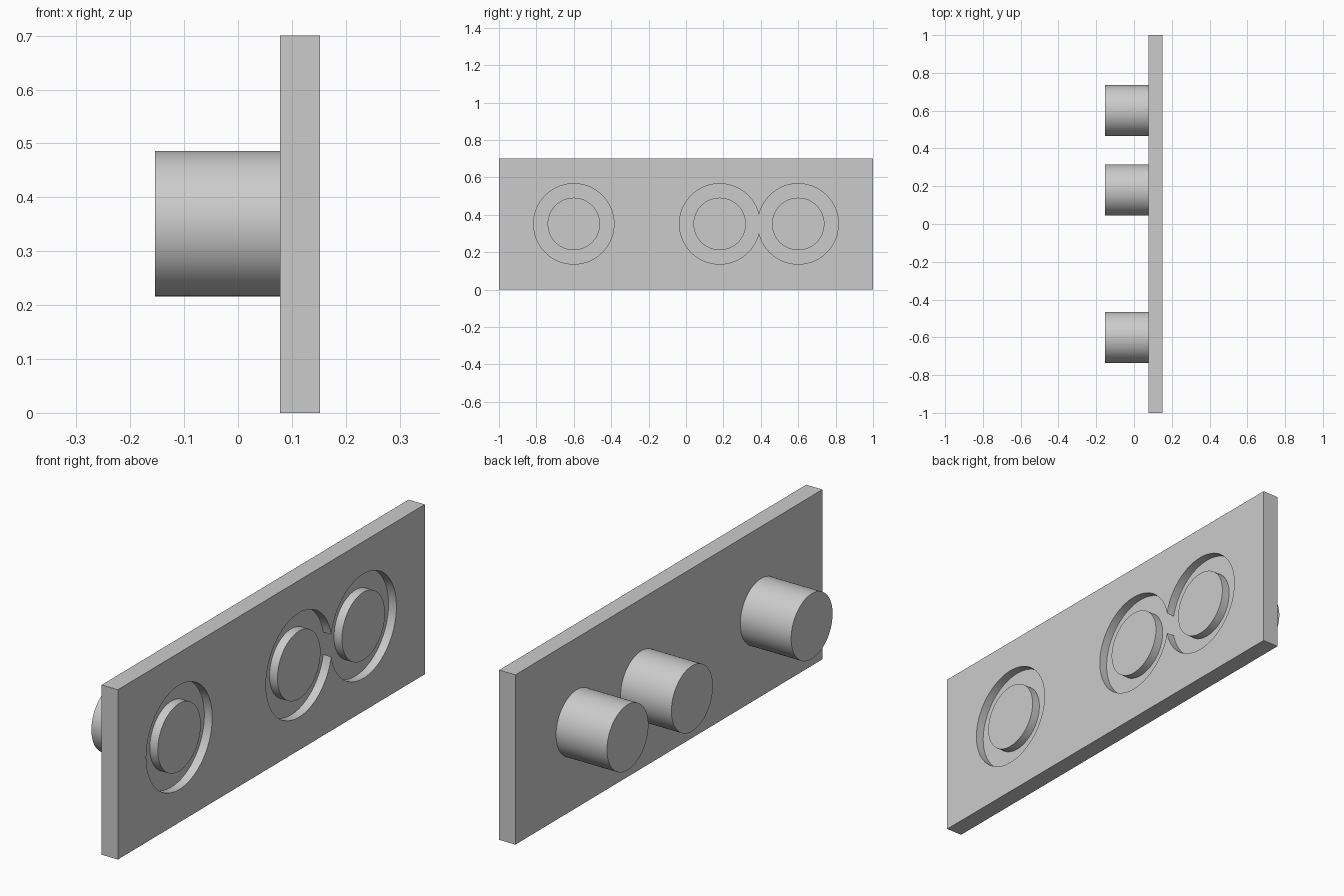
import bpy
import math

cube = bpy.data.objects.get("Cube")
if cube:
    bpy.data.objects.remove(cube, do_unlink=True)

HEIGHT = 0.70
BACK_X, FRONT_X = 0.078, 0.152      # plate faces
KNOB_X = -0.154                     # free end of the pegs
FLOOR_X = FRONT_X - 0.036           # groove floor
MID_Z = 0.351
CENTRES = {"first": -0.60, "middle": 0.18, "last": 0.60}

grey = bpy.data.materials.new("light_grey")
grey.use_nodes = True
colour = (0.6, 0.6, 0.6, 1)
grey.diffuse_color = colour
grey.node_tree.nodes["Principled BSDF"].inputs["Base Color"].default_value = colour


def finish(obj, name):
    obj.name = name
    obj.data.materials.clear()
    obj.data.materials.append(grey)
    return obj


def rod(name, y, radius, x0, x1):
    """Smooth cylinder lying along x, from x0 to x1."""
    bpy.ops.mesh.primitive_cylinder_add(
        vertices=96, radius=radius, depth=x1 - x0,
        location=((x0 + x1) / 2, y, MID_Z), rotation=(0, math.pi / 2, 0))
    bpy.ops.object.shade_smooth_by_angle(angle=math.radians(30))
    return finish(bpy.context.object, name)


# Upright mounting plate
bpy.ops.mesh.primitive_cube_add(size=1, location=((BACK_X + FRONT_X) / 2, 0, HEIGHT / 2))
plate = finish(bpy.context.object, "plate")
plate.scale = (FRONT_X - BACK_X, 2, HEIGHT)
bpy.ops.object.transform_apply(location=False, rotation=False, scale=True)

for label, y in CENTRES.items():
    # Round pocket sunk into the plate
    cutter = rod(label + "_pocket_cutter", y, 0.215, FLOOR_X, FRONT_X + 0.05)
    cutter.hide_render = True
    cut = plate.modifiers.new(label + "_pocket", "BOOLEAN")
    cut.operation = "DIFFERENCE"
    cut.solver = "EXACT"
    cut.object = cutter
    bpy.context.view_layer.objects.active = plate
    bpy.ops.object.modifier_apply(modifier=cut.name)
    bpy.data.objects.remove(cutter, do_unlink=True)

    # Flush disc left standing in the pocket, and the peg behind the plate
    rod(label + "_disc", y, 0.14, FLOOR_X - 0.01, FRONT_X)
    rod(label + "_peg", y, 0.135, KNOB_X, BACK_X + 0.01)

# Keep the plate faces flat and its groove walls smooth
bpy.ops.object.select_all(action="DESELECT")
plate.select_set(True)
bpy.context.view_layer.objects.active = plate
bpy.ops.object.shade_smooth_by_angle(angle=math.radians(30))
